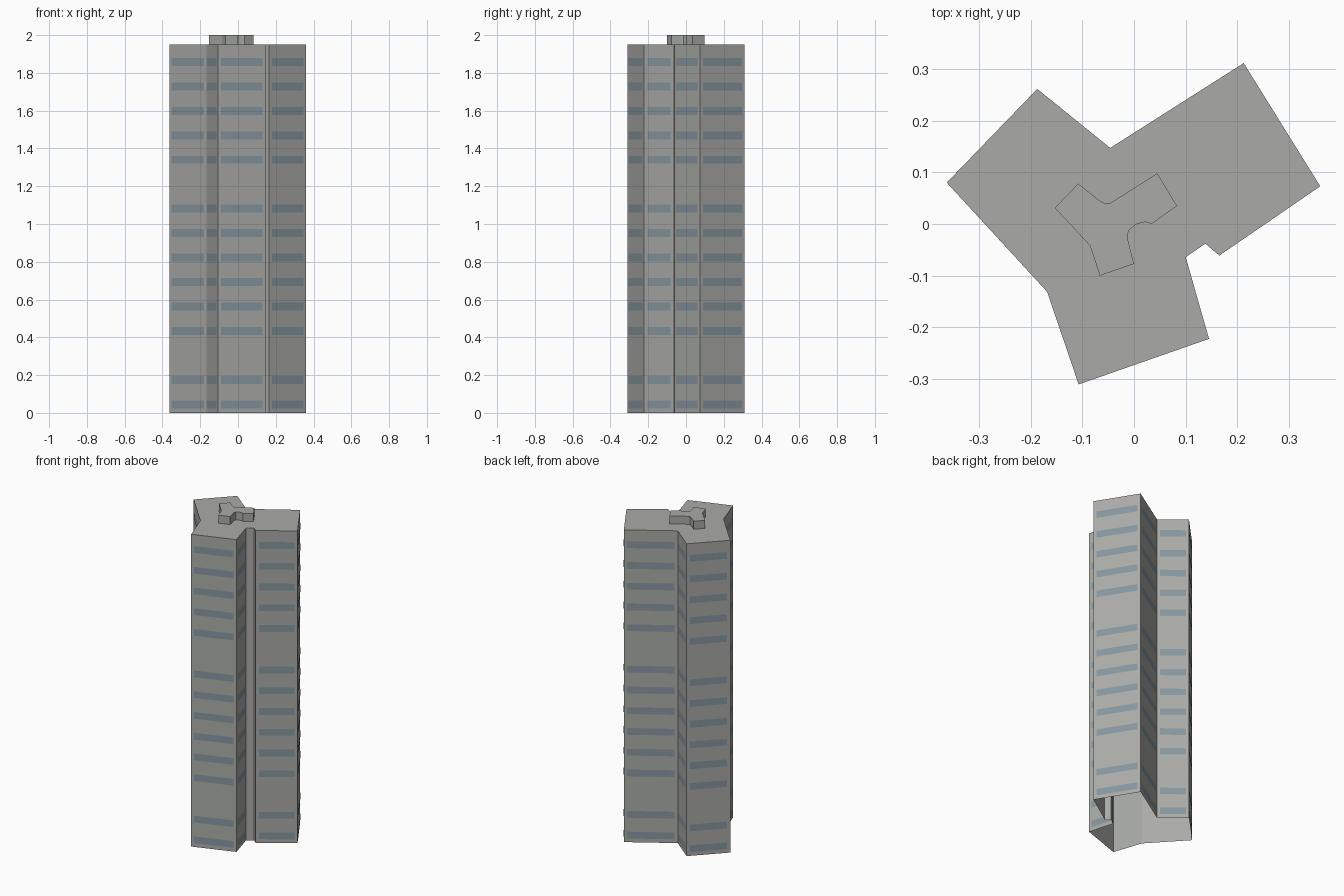
import bpy
from mathutils import Vector

if "Cube" in bpy.data.objects:
    bpy.data.objects.remove(bpy.data.objects["Cube"], do_unlink=True)


def make_material(name, rgb):
    mat = bpy.data.materials.new(name)
    mat.use_nodes = True
    mat.diffuse_color = (*rgb, 1)
    bsdf = next(n for n in mat.node_tree.nodes if n.type == "BSDF_PRINCIPLED")
    bsdf.inputs["Base Color"].default_value = (*rgb, 1)
    return mat


concrete = make_material("grey concrete", (0.40, 0.41, 0.385))
glass = make_material("blue grey glass", (0.24, 0.31, 0.35))


def make_object(name, verts, faces, mat):
    mesh = bpy.data.meshes.new(name)
    mesh.from_pydata(verts, [], faces)
    mesh.materials.append(mat)
    obj = bpy.data.objects.new(name, mesh)
    bpy.context.collection.objects.link(obj)
    return obj


def extrude_outline(name, outline, bottom, top, mat):
    """Walls and a roof over a counter-clockwise outline, open underneath."""
    n = len(outline)
    verts = [(x, y, z) for z in (bottom, top) for x, y in outline]
    faces = [(i, (i + 1) % n, n + (i + 1) % n, n + i) for i in range(n)]
    faces.append(tuple(range(n, 2 * n)))
    return make_object(name, verts, faces, mat)


# Three-winged tower, outline counter-clockwise
tower = [(-0.362, 0.08), (-0.168, -0.131), (-0.107, -0.31), (0.145, -0.222),
         (0.10, -0.064), (0.138, -0.038), (0.165, -0.061), (0.36, 0.073),
         (0.212, 0.311), (-0.046, 0.147), (-0.187, 0.261)]
ROOF = 1.95
extrude_outline("tower_walls", tower, 0, ROOF, concrete)

# Rooftop plant room with the same three wings
plant = [(-0.153, 0.031), (-0.085, -0.042), (-0.066, -0.10), (0, -0.077),
         (-0.013, -0.025), (-0.01, -0.012), (0.005, 0), (0.022, 0.004),
         (0.034, 0), (0.083, 0.035), (0.045, 0.098), (-0.045, 0.041),
         (-0.055, 0.039), (-0.065, 0.044), (-0.108, 0.078)]
extrude_outline("roof_plant_room", plant, ROOF, 2, concrete)

# Window bands on every long wall, skipping the two blank storeys
STOREY, FIRST, HALF, MARGIN, GAP = 0.1295, 0.045, 0.021, 0.018, 0.0015
verts, faces = [], []
for i, corner in enumerate(tower):
    a, b = Vector(corner), Vector(tower[(i + 1) % len(tower)])
    along = (b - a).normalized()
    if (b - a).length < 0.1:
        continue
    out = Vector((along.y, -along.x)) * GAP
    start, end = a + along * MARGIN + out, b - along * MARGIN + out
    for floor in range(15):
        if floor in (2, 9):
            continue
        z, k = FIRST + STOREY * floor, len(verts)
        verts += [(*start, z - HALF), (*end, z - HALF),
                  (*end, z + HALF), (*start, z + HALF)]
        faces.append((k, k + 1, k + 2, k + 3))
make_object("window_bands", verts, faces, glass)
